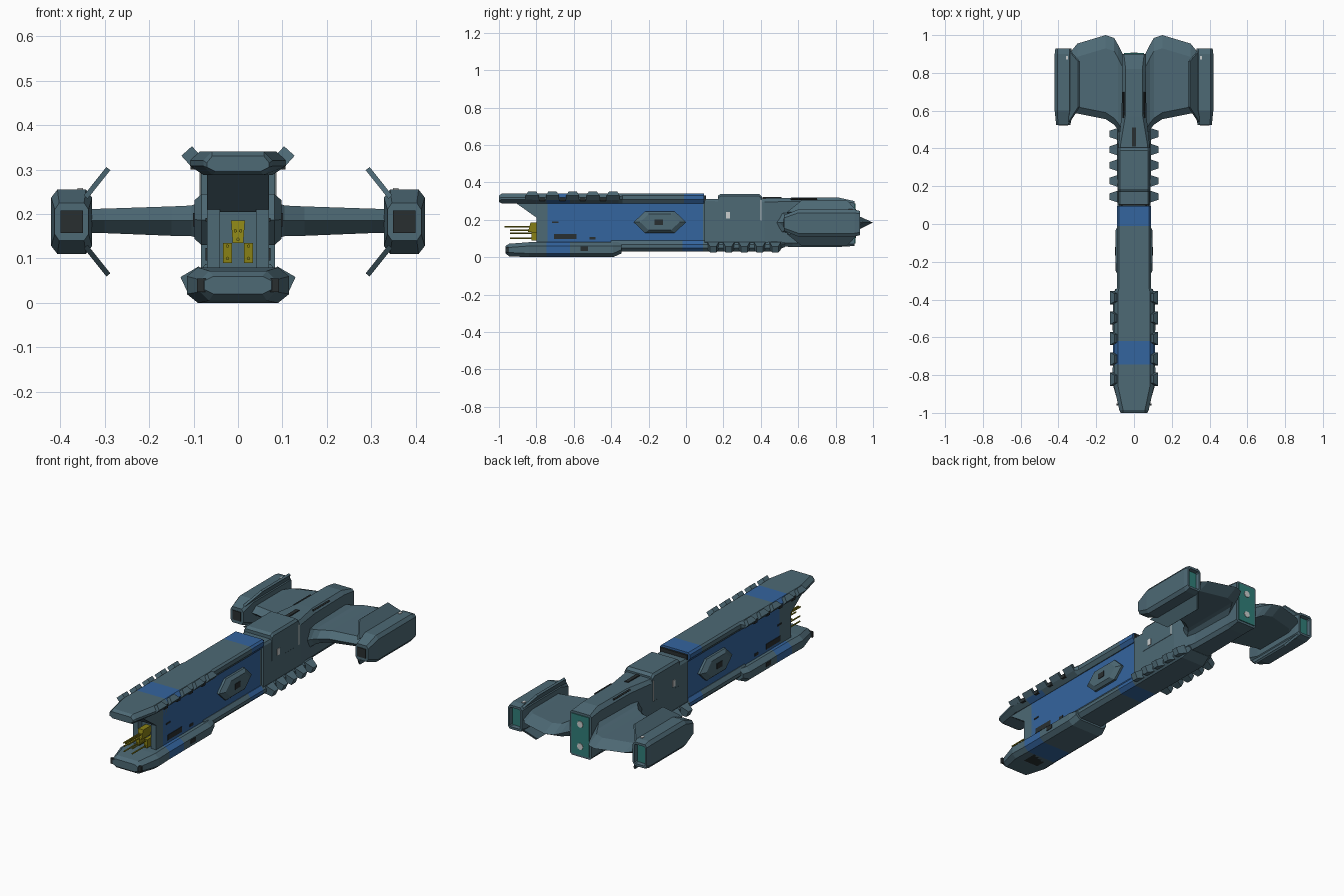
import bpy, bmesh, math
from mathutils import Matrix, Vector


def material(name, r, g, b):
    m = bpy.data.materials.new(name)
    m.diffuse_color = (r, g, b, 1)
    return m


SLATE = material("slate_plating", 0.075, 0.142, 0.178)
BLUE = material("blue_paint", 0.034, 0.128, 0.345)
YELLOW = material("yellow_guns", 0.25, 0.22, 0.008)
TEAL = material("teal_engine", 0.03, 0.21, 0.19)
DARK = material("dark_vent", 0.022, 0.028, 0.03)
WHITE = material("white_light", 0.6, 0.62, 0.62)


def finish(name, bm, mat, rule=None, alt=BLUE):
    bmesh.ops.recalc_face_normals(bm, faces=bm.faces[:])
    me = bpy.data.meshes.new(name)
    if rule:
        for f in bm.faces:
            f.material_index = int(rule(f.calc_center_median(), f.normal))
    bm.to_mesh(me)
    bm.free()
    me.materials.append(mat)
    if rule:
        me.materials.append(alt)
    ob = bpy.data.objects.new(name, me)
    bpy.context.collection.objects.link(ob)
    return ob


def loft(name, rings, mat=SLATE, rule=None):
    """Skin a list of equal-sized point rings and cap both ends."""
    bm = bmesh.new()
    vs = [[bm.verts.new(p) for p in ring] for ring in rings]
    n = len(vs[0])
    for a, b in zip(vs, vs[1:]):
        for i in range(n):
            j = (i + 1) % n
            bm.faces.new((a[i], a[j], b[j], b[i]))
    bm.faces.new(vs[0])
    bm.faces.new(vs[-1])
    return finish(name, bm, mat, rule)


def oct_ring(y, hw, z0, z1, ct=0.02, cb=0.02, rise=0.02, drop=0.02, x=0):
    """Chamfered rectangle: ct/cb trim the top and bottom widths."""
    pts = [(hw - cb, z0), (hw, z0 + drop), (hw, z1 - rise), (hw - ct, z1)]
    pts += [(-a, b) for a, b in reversed(pts)]
    return [(x + a, y, b) for a, b in pts]


def box(name, c, s, mat=SLATE, rot=0, taper=None):
    """Box of size s at c, rolled about y; taper shrinks the top face."""
    bm = bmesh.new()
    bmesh.ops.create_cube(bm, size=1)
    for v in bm.verts:
        k = taper if taper and v.co.z > 0 else (1, 1)
        v.co = Vector((v.co.x * s[0] * k[0], v.co.y * s[1] * k[1], v.co.z * s[2]))
    bmesh.ops.transform(bm, matrix=Matrix.Translation(c) @ Matrix.Rotation(rot, 4, 'Y'), verts=bm.verts[:])
    return finish(name, bm, mat)


def rod(name, c, r, length, mat, seg=8):
    """Cylinder along y."""
    bm = bmesh.new()
    bmesh.ops.create_cone(bm, cap_ends=True, segments=seg, radius1=r, radius2=r, depth=length,
                          matrix=Matrix.Translation(c) @ Matrix.Rotation(math.pi / 2, 4, 'X'))
    return finish(name, bm, mat)


def extrude_x(name, profile, x0, x1, mat=SLATE, inset=1.0):
    """Extrude a (y, z) profile along x, optionally shrinking the far end."""
    cy = sum(p[0] for p in profile) / len(profile)
    cz = sum(p[1] for p in profile) / len(profile)
    return loft(name, [[(x0, y, z) for y, z in profile],
                       [(x1, cy + (y - cy) * inset, cz + (z - cz) * inset) for y, z in profile]], mat)


# Main hull with blue flanks
loft("main_hull", [oct_ring(y, 0.07, 0.06, 0.31, 0.01, 0.01, 0.01, 0.01) for y in (-0.765, -0.74, 0.09, 0.2)],
     rule=lambda c, n: -0.74 < c.y < 0.09 and abs(n.x) > 0.5)
extrude_x("bow_overhang", [(-0.92, 0.297), (-0.79, 0.205), (-0.7, 0.205), (-0.7, 0.297)], -0.07, 0.07)

# Upper deck with two blue bands
loft("upper_deck", [
    oct_ring(-1.0, 0.07, 0.295, 0.33, 0.012, 0.02, 0.015, 0.01),
    oct_ring(-0.985, 0.078, 0.288, 0.34),
    oct_ring(-0.85, 0.108, 0.288, 0.34, 0.022, 0.03),
    *[oct_ring(y, 0.105, 0.288, 0.34, 0.02, 0.03) for y in (-0.745, -0.62, -0.36)],
    *[oct_ring(y, 0.09, 0.288, 0.34, 0.01, 0.015, 0.01) for y in (-0.34, -0.01, 0.095)]],
    rule=lambda c, n: -0.745 < c.y < -0.62 or -0.01 < c.y < 0.094 or (c.y > 0.09))

# Lower prow and keel
loft("lower_prow", [
    oct_ring(-0.965, 0.075, 0.02, 0.06, 0.02, 0.02, 0.01, 0.01),
    oct_ring(-0.945, 0.085, 0.005, 0.072),
    oct_ring(-0.84, 0.115, 0.0, 0.08, 0.025, 0.025),
    *[oct_ring(y, 0.112, 0.0, 0.08, 0.025, 0.025) for y in (-0.745, -0.62, -0.39)],
    oct_ring(-0.345, 0.1, 0.02, 0.08, 0.025, 0.025)],
    rule=lambda c, n: -0.745 < c.y < -0.62)
loft("keel", [oct_ring(y, w, z, 0.088, 0.015, 0.02) for y, w, z in (
    (-0.4, 0.088, 0.03), (-0.02, 0.088, 0.03), (0.092, 0.088, 0.03), (0.47, 0.09, 0.03), (0.53, 0.078, 0.055))],
    rule=lambda c, n: -0.02 < c.y < 0.092)

# Rear hull, dorsal block and stern
loft("rear_hull", [
    oct_ring(0.1, 0.083, 0.06, 0.31, 0.008, 0.02, 0.01),
    oct_ring(0.42, 0.083, 0.06, 0.315, 0.012, 0.02),
    oct_ring(0.57, 0.066, 0.055, 0.318, 0.02, 0.015),
    oct_ring(0.82, 0.062, 0.055, 0.318, 0.018, 0.015),
    oct_ring(0.9, 0.064, 0.06, 0.3, 0.01, 0.01, 0.01, 0.01)])
loft("dorsal_block", [oct_ring(y, 0.084, 0.19, z, 0.01, 0.004, 0.012, 0.004)
                      for y, z in ((0.17, 0.328), (0.185, 0.338), (0.39, 0.338), (0.405, 0.325))])
box("stern_engine_panel", (0, 0.901, 0.18), (0.106, 0.008, 0.215), TEAL)
for z in (0.12, 0.24):
    rod("stern_light", (0, 0.905, z), 0.018, 0.006, WHITE)
box("dorsal_vent", (0, 0.46, 0.317), (0.02, 0.1, 0.008), DARK)
box("dorsal_seam", (0, 0.102, 0.315), (0.16, 0.01, 0.03), DARK)


def wing_ring(x, y0, y1, z0, z1):
    m = 0.185
    return [(x, y0, m), (x, y0 + 0.035, z1), (x, y1 - 0.07, z1),
            (x, y1, m), (x, y1 - 0.07, z0), (x, y0 + 0.035, z0)]


for s, side in ((1, "right"), (-1, "left")):
    # Swept wing with a sharp trailing edge
    loft(side + "_wing", [wing_ring(s * x, *r) for x, *r in (
        (0.03, 0.44, 0.9, 0.11, 0.26), (0.06, 0.46, 0.9, 0.125, 0.243), (0.085, 0.5, 0.95, 0.145, 0.226),
        (0.105, 0.525, 0.985, 0.15, 0.219), (0.15, 0.555, 1.0, 0.151, 0.217),
        (0.30, 0.585, 0.955, 0.157, 0.212), (0.345, 0.59, 0.9, 0.158, 0.211))])

    # Engine nacelle with recessed teal exhaust
    nx = s * 0.374
    loft(side + "_nacelle", [
        oct_ring(0.525, 0.038, 0.14, 0.225, 0.01, 0.01, 0.015, 0.015, nx),
        oct_ring(0.6, 0.046, 0.11, 0.255, 0.014, 0.014, 0.018, 0.018, nx),
        oct_ring(0.9, 0.046, 0.11, 0.255, 0.014, 0.014, 0.018, 0.018, nx),
        oct_ring(0.93, 0.042, 0.118, 0.247, 0.01, 0.01, 0.015, 0.015, nx),
        oct_ring(0.93, 0.032, 0.13, 0.235, 0.005, 0.005, 0.006, 0.006, nx),
        oct_ring(0.905, 0.03, 0.132, 0.233, 0.005, 0.005, 0.006, 0.006, nx)])
    box(side + "_nacelle_exhaust", (nx, 0.907, 0.1825), (0.056, 0.006, 0.098), TEAL)
    box(side + "_nacelle_light", (s * 0.355, 0.88, 0.256), (0.012, 0.02, 0.004), WHITE)
    box(side + "_nacelle_intake", (nx, 0.524, 0.1825), (0.05, 0.006, 0.05), DARK)

    # Angled stabiliser fins above and below the nacelle
    for v, pos in ((1, "upper"), (-1, "lower")):
        def fin_ring(dx, dz):
            return [(s * (x + dx), y, 0.1825 + v * (z + dz)) for x, y, z in (
                (0.338, 0.54, 0.052), (0.287, 0.62, 0.116), (0.287, 0.86, 0.116), (0.338, 0.92, 0.052))]
        loft(side + "_" + pos + "_fin", [fin_ring(0, 0), fin_ring(0.009, 0.007)])

    # Armour ribs along the deck and under the stern
    for i in range(5):
        box(side + "_deck_rib", (s * 0.104, -0.39 - 0.108 * i, 0.329), (0.034, 0.07, 0.032), SLATE,
            -s * math.radians(48), (1, 0.6))
        box(side + "_stern_rib", (s * 0.1, 0.145 + 0.083 * i, 0.052), (0.045, 0.062, 0.048), SLATE,
            s * math.radians(115), (0.8, 0.55))
        if i < 4:
            box(side + "_deck_gap", (s * 0.1, -0.444 - 0.108 * i, 0.31), (0.014, 0.03, 0.02), DARK)

    # Hexagonal flank pod
    hexa = [(-0.28, 0.187), (-0.22, 0.245), (-0.06, 0.245), (0.0, 0.187), (-0.06, 0.13), (-0.22, 0.13)]
    extrude_x(side + "_flank_pod", hexa, s * 0.06, s * 0.082)
    extrude_x(side + "_flank_pod_face", hexa, s * 0.082, s * 0.098, inset=0.75)
    box(side + "_pod_vent", (s * 0.098, -0.145, 0.187), (0.006, 0.045, 0.03), DARK)

    # Dark vents, slits and side lights
    for y, z, ly, lz, x in ((-0.645, 0.11, 0.12, 0.028, 0.07), (-0.5, 0.102, 0.03, 0.014, 0.07),
                            (-0.7, 0.187, 0.035, 0.008, 0.07), (-0.545, 0.045, 0.04, 0.022, 0.112)):
        box(side + "_hull_vent", (s * x, y, z), (0.006, ly, lz), DARK)
    box(side + "_stern_slit", (s * 0.054, 0.63, 0.309), (0.008, 0.14, 0.014), DARK, s * 0.75)
    box(side + "_block_light", (s * 0.084, 0.225, 0.225), (0.006, 0.022, 0.035), WHITE)
    box(side + "_block_edge_light", (s * 0.084, 0.4, 0.25), (0.004, 0.006, 0.11), WHITE)
    box(side + "_prow_vent", (s * 0.082, -0.955, 0.04), (0.02, 0.012, 0.03), DARK)

    # Gun bay cheek and paired lower guns
    box(side + "_bay_cheek", (s * 0.055, -0.75, 0.14), (0.03, 0.1, 0.14))
    box(side + "_gun_mount", (s * 0.024, -0.79, 0.112), (0.02, 0.07, 0.045), YELLOW)
    for z in (0.1, 0.128):
        rod(side + "_gun_barrel", (s * 0.024, -0.86, z), 0.004, 0.16, YELLOW, 6)

# Central gun, bow slit and ventral hatch
box("centre_gun_mount", (0, -0.80, 0.16), (0.024, 0.09, 0.05), YELLOW, 0, (1.3, 0.7))
for x in (-0.006, 0.006):
    rod("centre_gun_barrel", (x, -0.9, 0.162), 0.004, 0.14, YELLOW, 6)
rod("centre_gun_lower_barrel", (0, -0.88, 0.143), 0.004, 0.12, YELLOW, 6)
box("bow_slit", (0, -0.999, 0.312), (0.1, 0.002, 0.008), DARK)
box("ventral_hatch", (0, -0.78, 0.002), (0.09, 0.1, 0.004), DARK)
